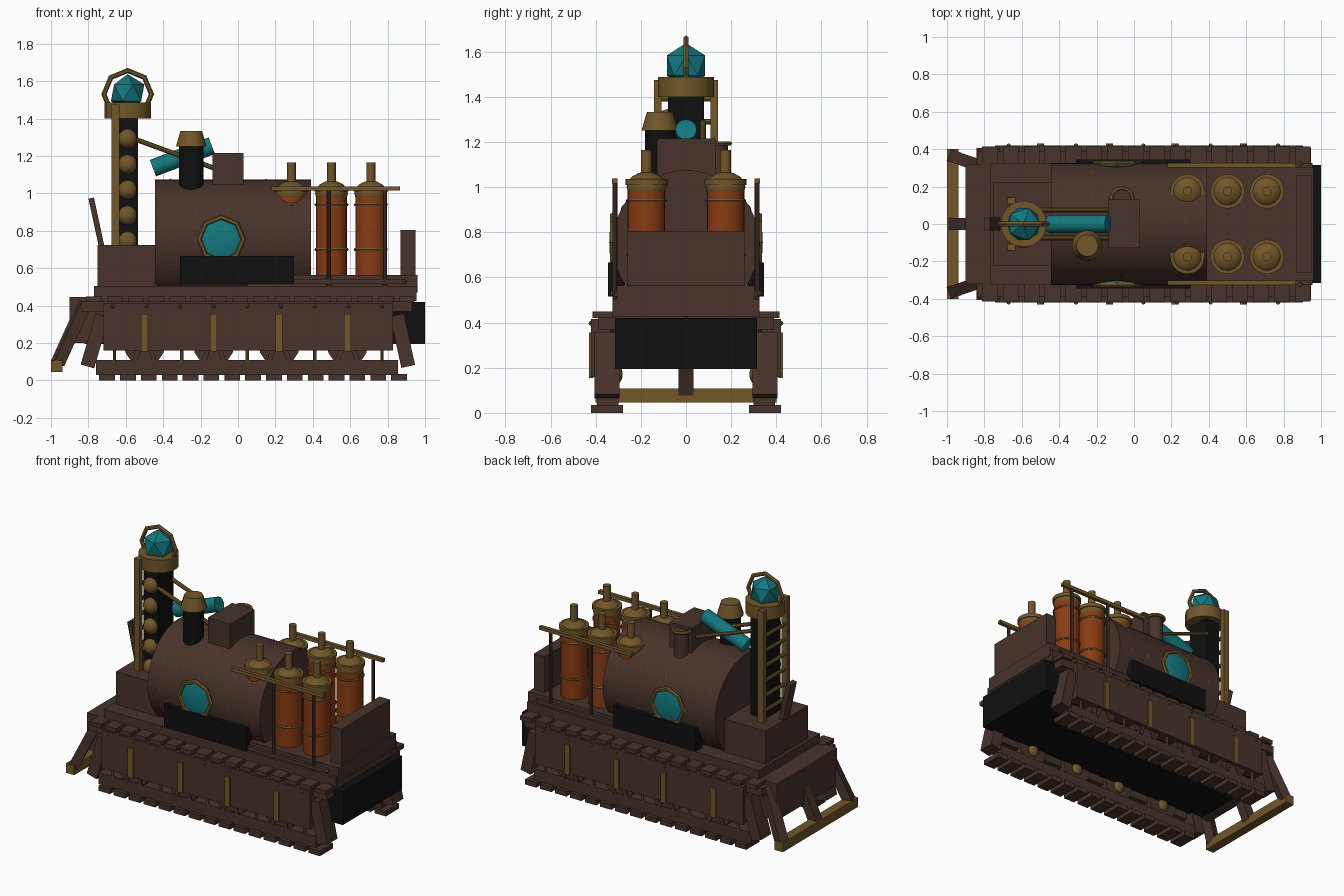
import bpy, math
from mathutils import Vector

if "Cube" in bpy.data.objects:
    bpy.data.objects.remove(bpy.data.objects["Cube"], do_unlink=True)


def material(name, rgb):
    m = bpy.data.materials.new(name)
    m.use_nodes = True
    m.diffuse_color = (*rgb, 1)
    m.node_tree.nodes["Principled BSDF"].inputs["Base Color"].default_value = (*rgb, 1)
    return m


BROWN = material("dark brown iron", (0.065, 0.033, 0.024))
GOLD = material("old brass", (0.165, 0.095, 0.022))
ORANGE = material("burnt orange", (0.25, 0.045, 0.006))
TEAL = material("teal glass", (0.006, 0.19, 0.21))
BLACK = material("black iron", (0.005, 0.005, 0.005))


def finish(name, mat, smooth=False):
    ob = bpy.context.object
    ob.name = name
    ob.data.materials.append(mat)
    if smooth:
        bpy.ops.object.shade_smooth_by_angle(angle=math.radians(40))
    return ob


def box(name, mat, xs, ys, zs):
    # box from its extents along each axis
    spans = (xs, ys, zs)
    bpy.ops.mesh.primitive_cube_add(size=1, location=[(a + b) / 2 for a, b in spans])
    bpy.context.object.scale = [abs(b - a) for a, b in spans]
    return finish(name, mat)


def rod(name, mat, p, q, r, r2=None, sides=16):
    # round bar or cone running from p to q
    p, q = Vector(p), Vector(q)
    d = q - p
    bpy.ops.mesh.primitive_cone_add(vertices=sides, radius1=r, radius2=r if r2 is None else r2,
                                    depth=d.length, location=(p + q) / 2,
                                    rotation=d.to_track_quat('Z', 'Y').to_euler())
    return finish(name, mat, sides > 8)


def beam(name, mat, p, q, width, thick):
    # flat bar from p to q, width along y
    p, q = Vector(p), Vector(q)
    d = q - p
    bpy.ops.mesh.primitive_cube_add(size=1, location=(p + q) / 2,
                                    rotation=d.to_track_quat('Z', 'Y').to_euler())
    bpy.context.object.scale = (width, thick, d.length)
    return finish(name, mat)


def ring(name, mat, loc, rot, major, minor, sides=24):
    bpy.ops.mesh.primitive_torus_add(location=loc, rotation=rot, major_radius=major, minor_radius=minor,
                                     major_segments=sides, minor_segments=6)
    return finish(name, mat)


def ball(name, mat, loc, scale, seg=16, rings=8):
    bpy.ops.mesh.primitive_uv_sphere_add(segments=seg, ring_count=rings, radius=1, location=loc)
    bpy.context.object.scale = scale
    return finish(name, mat, True)


H = math.pi / 2

# hull and deck
box("underbody", BLACK, (-0.82, 1.0), (-0.315, 0.315), (0.195, 0.42))
box("nose_hull", BROWN, (-0.9, -0.7), (-0.32, 0.32), (0.2, 0.445))
box("deck", BROWN, (-0.77, 0.955), (-0.325, 0.325), (0.425, 0.505))
box("rear_deck", BROWN, (0.05, 0.96), (-0.305, 0.305), (0.47, 0.565))
box("rear_bulkhead", BROWN, (0.87, 0.95), (-0.26, 0.26), (0.54, 0.805))
box("nose_cabin", BROWN, (-0.75, -0.43), (-0.225, 0.225), (0.5, 0.725))
beam("backrest", BROWN, (-0.73, 0, 0.72), (-0.785, 0, 0.975), 0.07, 0.03)

# boiler with bands
rod("boiler", BROWN, (-0.445, 0, 0.75), (0.39, 0, 0.75), 0.325, sides=48)
for x in (-0.36, -0.22, -0.04, 0.15, 0.28):
    ring("boiler_band", GOLD, (x, 0, 0.75), (0, H, 0), 0.321, 0.008, 12)

# both sides: portholes, side boxes, rails
for s in (-1, 1):
    ball("porthole_glass", TEAL, (-0.09, s * 0.315, 0.755), (0.115, 0.025, 0.115))
    ring("porthole_rim", GOLD, (-0.09, s * 0.325, 0.755), (H, 0, 0), 0.118, 0.014, 8)
    box("side_locker", BLACK, (-0.31, 0.3), (s * 0.27, s * 0.345), (0.515, 0.665))
    box("hand_rail", GOLD, (0.18, 0.865), (s * 0.303, s * 0.327), (1.015, 1.038))
    box("deck_pipe", BROWN, (0.3, 0.89), (s * 0.3, s * 0.325), (0.515, 0.54))
    for x in (0.485, 0.785):
        rod("rail_post", BROWN, (x, s * 0.315, 0.5), (x, s * 0.315, 1.02), 0.011, sides=8)
    for x in (0.2, 0.89):
        ball("deck_rivet", GOLD, (x, s * 0.325, 0.53), (0.011,) * 3, 8, 4)

    # gas tanks
    for x in (0.285, 0.5, 0.71):
        y = s * 0.175
        rod("tank", ORANGE, (x, y, 0.55), (x, y, 1.0), 0.083, sides=20)
        ball("tank_dome", GOLD, (x, y, 1.0), (0.088, 0.088, 0.068), 20)
        rod("tank_collar", GOLD, (x, y, 1.01), (x, y, 1.035), 0.092, sides=20)
        rod("tank_valve", GOLD, (x, y, 1.04), (x, y, 1.165), 0.024, sides=12)
        for z in (0.7, 0.94):
            ring("tank_band", GOLD, (x, y, z), (0, 0, 0), 0.083, 0.008, 16)

# mast with lantern
MX = -0.59
box("mast", BLACK, (MX - 0.055, MX + 0.055), (-0.08, 0.08), (0.7, 1.42))
rod("mast_collar", GOLD, (MX, 0, 1.4), (MX, 0, 1.487), 0.124, sides=16)
bpy.ops.mesh.primitive_ico_sphere_add(subdivisions=1, radius=0.1, location=(MX, 0, 1.538))
finish("lantern_gem", TEAL)
ring("lantern_hoop", GOLD, (MX, 0, 1.53), (H, 0, 0), 0.127, 0.014, 8)
for i in range(5):
    ball("mast_lamp", GOLD, (MX, -0.08, 0.745 + 0.137 * i), (0.053, 0.05, 0.053), 10, 6)

# ladder
for s in (-1, 1):
    box("ladder_side", GOLD, (-0.675, -0.633), (s * 0.108, s * 0.142), (0.7, 1.475))
    rod("mast_brace", GOLD, (-0.55, s * 0.075, 1.29), (-0.1, s * 0.075, 1.125), 0.013, sides=8)
for i in range(7):
    z = 0.79 + 0.1 * i
    rod("ladder_rung", GOLD, (-0.655, -0.12, z), (-0.655, 0.12, z), 0.012, sides=8)

# roof fittings
rod("telescope", TEAL, (-0.455, 0, 1.135), (-0.14, 0, 1.255), 0.047)
rod("chimney", BLACK, (-0.25, -0.115, 0.98), (-0.25, -0.115, 1.26), 0.066)
rod("chimney_cap", GOLD, (-0.25, -0.115, 1.25), (-0.25, -0.115, 1.333), 0.082, 0.058)
box("roof_box", BROWN, (-0.135, 0.03), (-0.128, 0.13), (1.0, 1.215))
rod("roof_vent", BROWN, (-0.065, 0.135, 1.0), (-0.065, 0.135, 1.195), 0.05)
ring("vent_rim", GOLD, (-0.065, 0.135, 1.193), (0, 0, 0), 0.058, 0.011, 12)

# tracks
for s in (-1, 1):
    box("track_skirt", BROWN, (-0.72, 0.83), (s * 0.335, s * 0.42), (0.16, 0.415))
    box("upper_belt", BROWN, (-0.84, 0.93), (s * 0.31, s * 0.39), (0.37, 0.425))
    box("lower_belt", BROWN, (-0.76, 0.855), (s * 0.3, s * 0.395), (0.03, 0.11))
    for i in range(15):
        x = -0.7 + 0.1115 * i
        box("lower_pad", BROWN, (x - 0.042, x + 0.042), (s * 0.28, s * 0.42), (0, 0.034))
    for i in range(16):
        x = -0.77 + 0.1115 * i
        box("upper_pad", BROWN, (x - 0.042, x + 0.042), (s * 0.3, s * 0.415), (0.42, 0.448))
    for x0, x1 in ((-0.725, -0.805), (0.85, 0.91)):
        beam("track_end", BROWN, (x0, s * 0.35, 0.35), (x1, s * 0.35, 0.075), 0.11, 0.075)
    for x in (-0.5, -0.13, 0.22, 0.585):
        box("skirt_strap", GOLD, (x - 0.019, x + 0.019), (s * 0.41, s * 0.43), (0.155, 0.355))
        rod("road_wheel", BROWN, (x, s * 0.31, 0.19), (x, s * 0.39, 0.19), 0.11)
        ball("wheel_hub", GOLD, (x, s * 0.305, 0.17), (0.04, 0.025, 0.04), 10, 6)
        for d in (-1, 1):
            beam("wheel_strut", BROWN, (x + d * 0.02, s * 0.39, 0.2), (x + d * 0.055, s * 0.39, 0.1), 0.02, 0.025)
    for x in (-0.66, -0.3, 0.05, 0.41, 0.77):
        rod("track_rod", GOLD, (x, s * 0.39, 0.1), (x, s * 0.39, 0.3), 0.009, sides=8)
    for i in range(9):
        ball("skirt_rivet", GOLD, (-0.67 + 0.18 * i, s * 0.42, 0.397), (0.011,) * 3, 8, 4)

# front bumper
box("bumper_bar", GOLD, (-1.0, -0.938), (-0.4, 0.4), (0.045, 0.108))
for y0, y1 in ((-0.31, -0.36), (0, 0), (0.31, 0.36)):
    beam("bumper_arm", BROWN, (-0.82, y0, 0.41), (-0.965, y1, 0.09), 0.065, 0.06)
